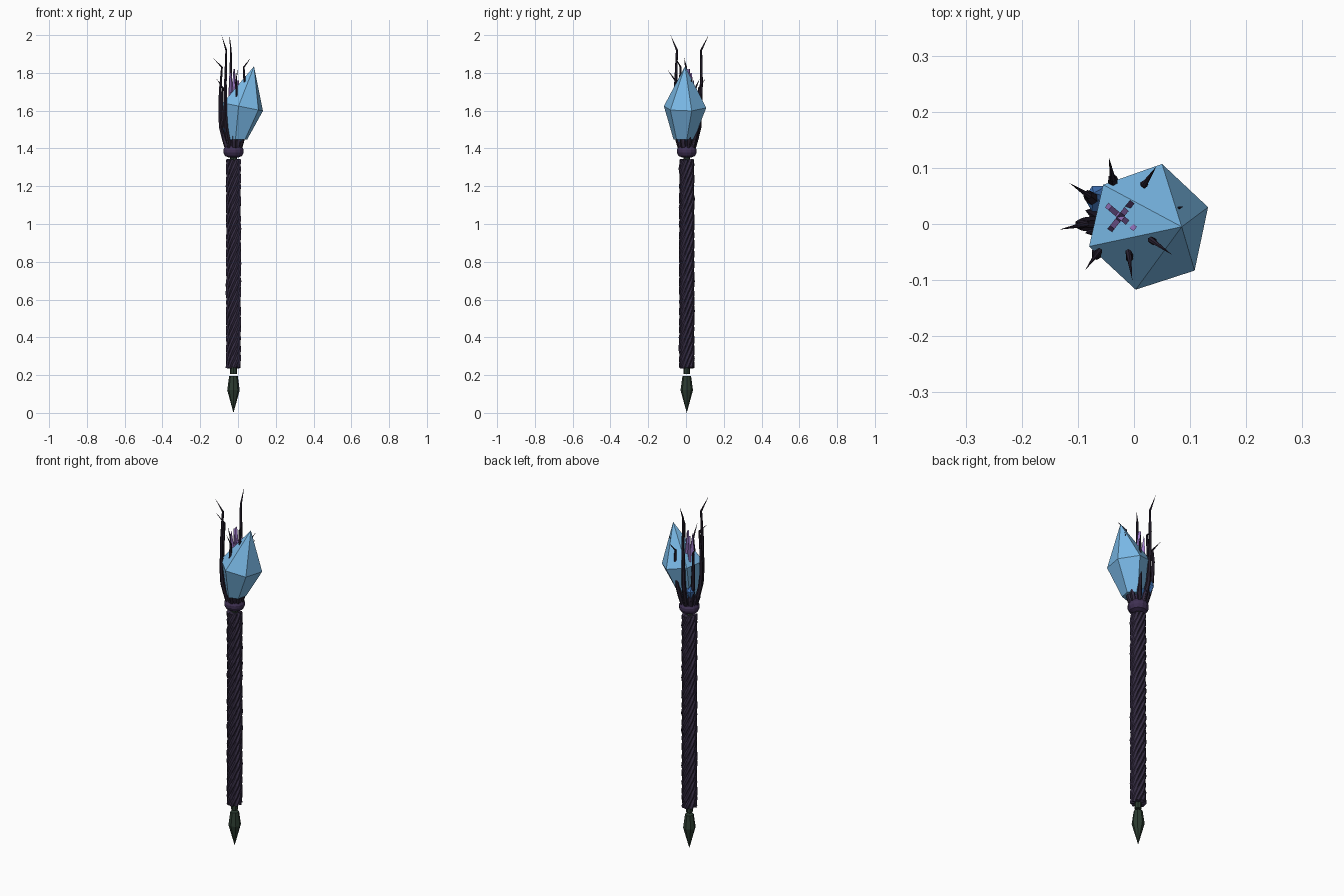
import bpy, bmesh, math, random
from mathutils import Vector

if "Cube" in bpy.data.objects:
    bpy.data.objects.remove(bpy.data.objects["Cube"])

random.seed(4)
AX, AY = -0.024, 0.004          # staff axis


def material(name, rgb):
    m = bpy.data.materials.new(name)
    m.diffuse_color = (*rgb, 1)
    m.use_nodes = True
    m.node_tree.nodes["Principled BSDF"].inputs["Base Color"].default_value = m.diffuse_color
    return m


BARK = material("dark_bark", (0.035, 0.025, 0.055))
THORN = material("thorn_black", (0.02, 0.014, 0.028))
COLLAR = material("collar_purple", (0.05, 0.03, 0.085))
GREEN = material("dark_green", (0.025, 0.045, 0.03))
BLUE = material("crystal_blue", (0.2, 0.5, 0.82))
DEEP = material("deep_blue", (0.06, 0.2, 0.55))
VIOLET = material("violet", (0.35, 0.2, 0.6))


def loft(name, rings, mat, smooth=False):
    """Skin a list of point rings (a one-point ring makes a tip)."""
    bm = bmesh.new()
    rows = [[bm.verts.new(p) for p in r] for r in rings]
    for a, b in zip(rows, rows[1:]):
        n = max(len(a), len(b))
        for i in range(n):
            j = (i + 1) % n
            if len(a) == 1:
                bm.faces.new((a[0], b[j], b[i]))
            elif len(b) == 1:
                bm.faces.new((a[i], a[j], b[0]))
            else:
                bm.faces.new((a[i], a[j], b[j], b[i]))
    for r in (rows[0], rows[-1]):
        if len(r) > 2:
            bm.faces.new(r)
    bmesh.ops.recalc_face_normals(bm, faces=bm.faces[:])
    if smooth:
        for f in bm.faces:
            f.smooth = True
    me = bpy.data.meshes.new(name)
    bm.to_mesh(me)
    bm.free()
    me.materials.append(mat)
    ob = bpy.data.objects.new(name, me)
    bpy.context.collection.objects.link(ob)
    return ob


def ring(x, y, z, r, n, turn=0.0):
    if r == 0:
        return [(x, y, z)]
    return [(x + r * math.cos(turn + math.tau * i / n),
             y + r * math.sin(turn + math.tau * i / n), z) for i in range(n)]


def lathe(name, profile, n, mat, smooth=False):
    return loft(name, [ring(AX, AY, z, r, n) for r, z in profile], mat, smooth)


def tube(name, pts, radii, n, mat):
    """Tapering faceted tube along a path."""
    pts = [Vector(p) for p in pts]
    rings = []
    for k, (p, r) in enumerate(zip(pts, radii)):
        if r == 0:
            rings.append([p])
            continue
        t = (pts[min(k + 1, len(pts) - 1)] - pts[max(k - 1, 0)]).normalized()
        u = (Vector((0, 1, 0)) - t * t.y).normalized()
        v = t.cross(u)
        rings.append([p + r * (u * math.cos(math.tau * i / n) + v * math.sin(math.tau * i / n))
                      for i in range(n)])
    return loft(name, rings, mat)


# bottom spike, inner rod and collar
lathe("bottom_spike", [(0, 0), (0.033, 0.12), (0.023, 0.194)], 8, GREEN)
lathe("inner_rod", [(0.018, 0.207), (0.018, 1.37)], 8, GREEN)
lathe("collar", [(0.025, 1.352), (0.045, 1.36), (0.054, 1.378), (0.054, 1.393),
                 (0.045, 1.41), (0.032, 1.42), (0.03, 1.445)], 14, COLLAR)

# twisted shaft strands
STRANDS, STEPS = 8, 48
for s in range(STRANDS):
    path, rad = [], []
    start = math.tau * s / STRANDS
    for k in range(STEPS + 1):
        f = k / STEPS
        a = start + f * math.tau * 2.75
        d = 0.029 + random.uniform(-0.0015, 0.0015)
        path.append((AX + d * math.cos(a), AY + d * math.sin(a), 0.24 + 1.1 * f))
        rad.append(0.0125 + random.uniform(-0.0015, 0.0015))
    tube("shaft_strand", path, rad, 6, BARK)

# leaning six-sided main crystal
girdle = [(0.05, 0.107), (-0.055, 0.07), (-0.08, -0.04),
          (0.003, -0.117), (0.108, -0.083), (0.132, 0.03)]
middle = [(x, y, 1.62 - 0.2 * (x - 0.025)) for x, y in girdle]
foot = [(-0.003 + 0.48 * (x - 0.025), -0.01 + 0.48 * y, 1.447) for x, y in girdle]
loft("main_crystal", [foot, middle, [(0.085, -0.005, 1.835)]], BLUE)

# small deep blue crystals at the crystal's foot
for x, y, z, r, h in ((-0.062, 0.045, 1.5, 0.026, 0.055), (-0.03, 0.03, 1.46, 0.03, 0.05),
                      (0.0, -0.02, 1.445, 0.03, 0.035)):
    loft("small_crystal", [ring(x, y, z - h, 0, 6), ring(x, y, z, r, 6),
                           ring(x - 0.01, y + 0.01, z + h * 0.6, 0, 6)], DEEP)

# crossed violet blades with forked tips
cx, cy = -0.024, 0.013
FORK = [(-0.012, 1.5), (0.012, 1.5), (0.03, 1.64), (0.034, 1.76), (0.018, 1.69),
        (0.006, 1.82), (-0.008, 1.7), (-0.024, 1.8), (-0.032, 1.66)]
for ang in (math.radians(-40), math.radians(52)):
    c, s = math.cos(ang), math.sin(ang)
    sides = [[(cx + c * u - s * t, cy + s * u + c * t, z) for u, z in FORK]
             for t in (-0.005, 0.005)]
    loft("violet_blade", sides, VIOLET)

# tall thorns: kink x, y, z then tip x, y, z
THORNS = [(-0.062, -0.048, 1.92, -0.087, -0.082, 2.0),
          (-0.038, 0.080, 1.92, -0.045, 0.120, 2.0),
          (-0.085, 0.000, 1.83, -0.133, -0.010, 1.88),
          (0.030, -0.028, 1.83, 0.068, -0.055, 1.88),
          (-0.080, 0.050, 1.72, -0.115, 0.073, 1.77),
          (-0.010, -0.050, 1.75, -0.003, -0.100, 1.82),
          (0.018, 0.070, 1.72, 0.040, 0.103, 1.77),
          (0.070, 0.025, 1.74, 0.088, 0.031, 1.77)]
for kx, ky, kz, tx, ty, tz in THORNS:
    a = math.atan2(ky - AY, kx - AX)
    path = []
    for d, z in ((0.036, 1.40), (0.05, 1.45), (0.066, 1.51), (0.072, 1.58)):
        path.append((AX + d * math.cos(a), AY + d * math.sin(a), z))
    e = Vector(path[-1]).lerp(Vector((kx, ky, kz)), 0.5)
    e += Vector((math.cos(a), math.sin(a), 0)) * 0.004
    path += [tuple(e), (kx, ky, kz), (tx, ty, tz)]
    tube("tall_thorn", path, [0.012, 0.013, 0.012, 0.010, 0.008, 0.0055, 0], 6, THORN)

# short claws gripping the crystal foot
for i in range(10):
    a = math.tau * (i + 0.5) / 10
    top = 1.47 + 0.05 * (i % 2)
    path = [(AX + d * math.cos(a), AY + d * math.sin(a), z)
            for d, z in ((0.036, 1.40), (0.05, 1.44), (0.066, top))]
    tube("short_claw", path, [0.010, 0.010, 0], 5, BARK)
